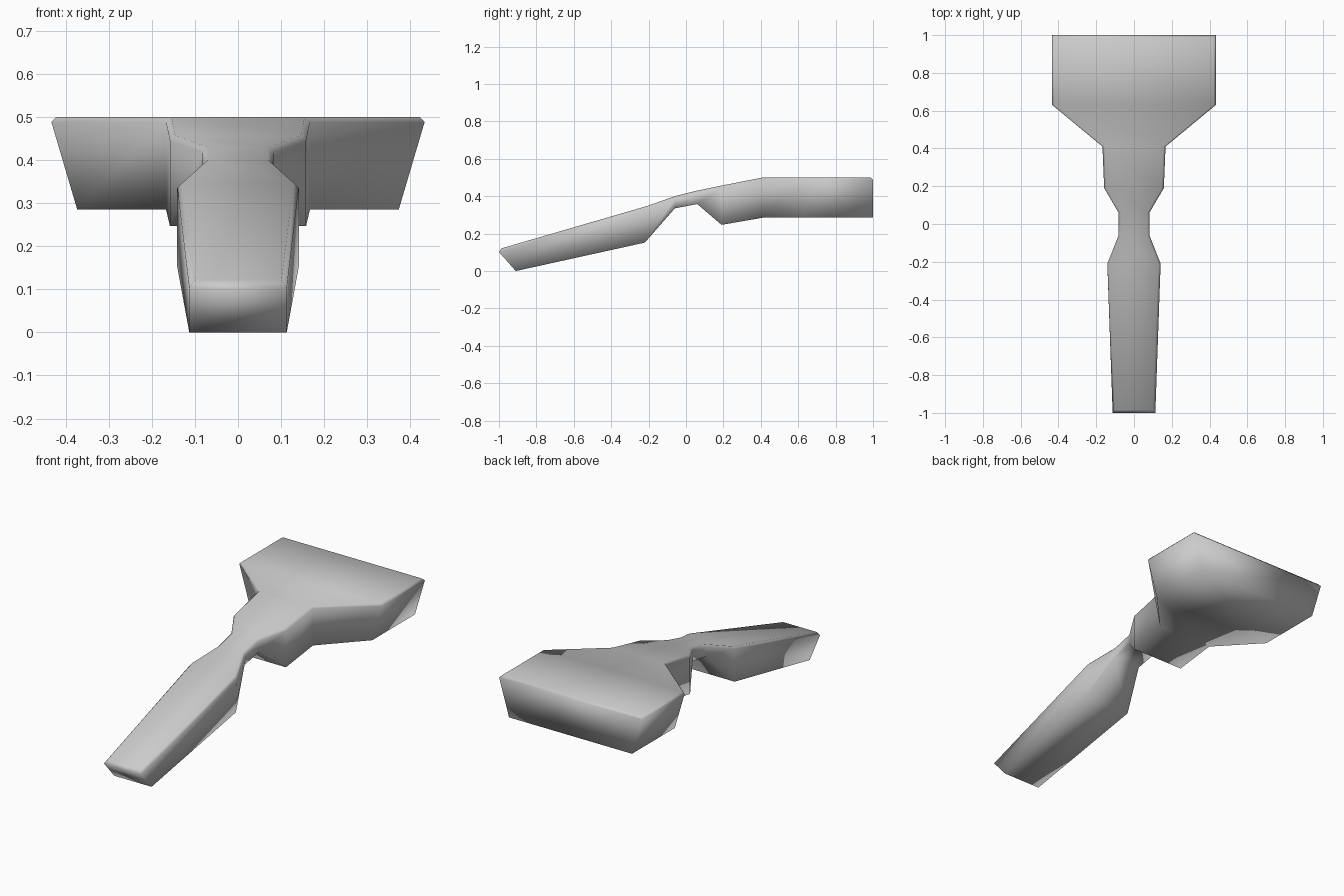
import bpy
import bmesh

if "Cube" in bpy.data.objects:
    bpy.data.objects.remove(bpy.data.objects["Cube"], do_unlink=True)

grey = bpy.data.materials.new("plain grey")
grey.use_nodes = True
colour = (0.6, 0.6, 0.6, 1)
grey.diffuse_color = colour
grey.node_tree.nodes["Principled BSDF"].inputs["Base Color"].default_value = colour

BEVEL = 0.012

# Cross-sections from grip end to head end:
# y of top, y of side, y of bottom, half width, bottom half width, top z, bottom z
stations = [
    (-0.985, -1.0, -0.91, 0.113, 0.113, 0.122, 0.0),
    (-0.21, -0.21, -0.22, 0.141, 0.141, 0.347, 0.152),
    (-0.06, -0.06, -0.06, 0.082, 0.082, 0.40, 0.335),
    (0.06, 0.06, 0.06, 0.082, 0.082, 0.43, 0.358),
    (0.19, 0.19, 0.19, 0.158, 0.158, 0.457, 0.247),
    (0.41, 0.41, 0.41, 0.167, 0.167, 0.50, 0.285),
    (0.63, 0.63, 0.63, 0.433, 0.373, 0.50, 0.285),
    (0.988, 1.0, 1.0, 0.433, 0.373, 0.50, 0.285),
]


def section(bm, y_top, y_side, y_low, half, half_low, top, low):
    """Ring of six points: flat bottom, straight sides, bevelled top edges."""
    side = top - (0.02 if y_side < -0.9 else BEVEL)
    right = [(half_low, y_low, low), (half, y_side, side), (half - BEVEL, y_top, top)]
    left = [(-x, y, z) for x, y, z in reversed(right)]
    return [bm.verts.new(p) for p in right + left]


# One continuous body: grip, narrow neck and wide head
bm = bmesh.new()
rings = [section(bm, *s) for s in stations]
for a, b in zip(rings, rings[1:]):
    for i in range(len(a)):
        j = (i + 1) % len(a)
        bm.faces.new((a[i], a[j], b[j], b[i]))

# End caps, split along the bevel line
for r in (rings[0], rings[-1]):
    bm.faces.new((r[0], r[1], r[4], r[5]))
    bm.faces.new((r[1], r[2], r[3], r[4]))
bmesh.ops.recalc_face_normals(bm, faces=bm.faces)

mesh = bpy.data.meshes.new("tool_body")
bm.to_mesh(mesh)
bm.free()
mesh.materials.append(grey)
mesh.shade_smooth()
body = bpy.data.objects.new("tool_body", mesh)
bpy.context.collection.objects.link(body)
